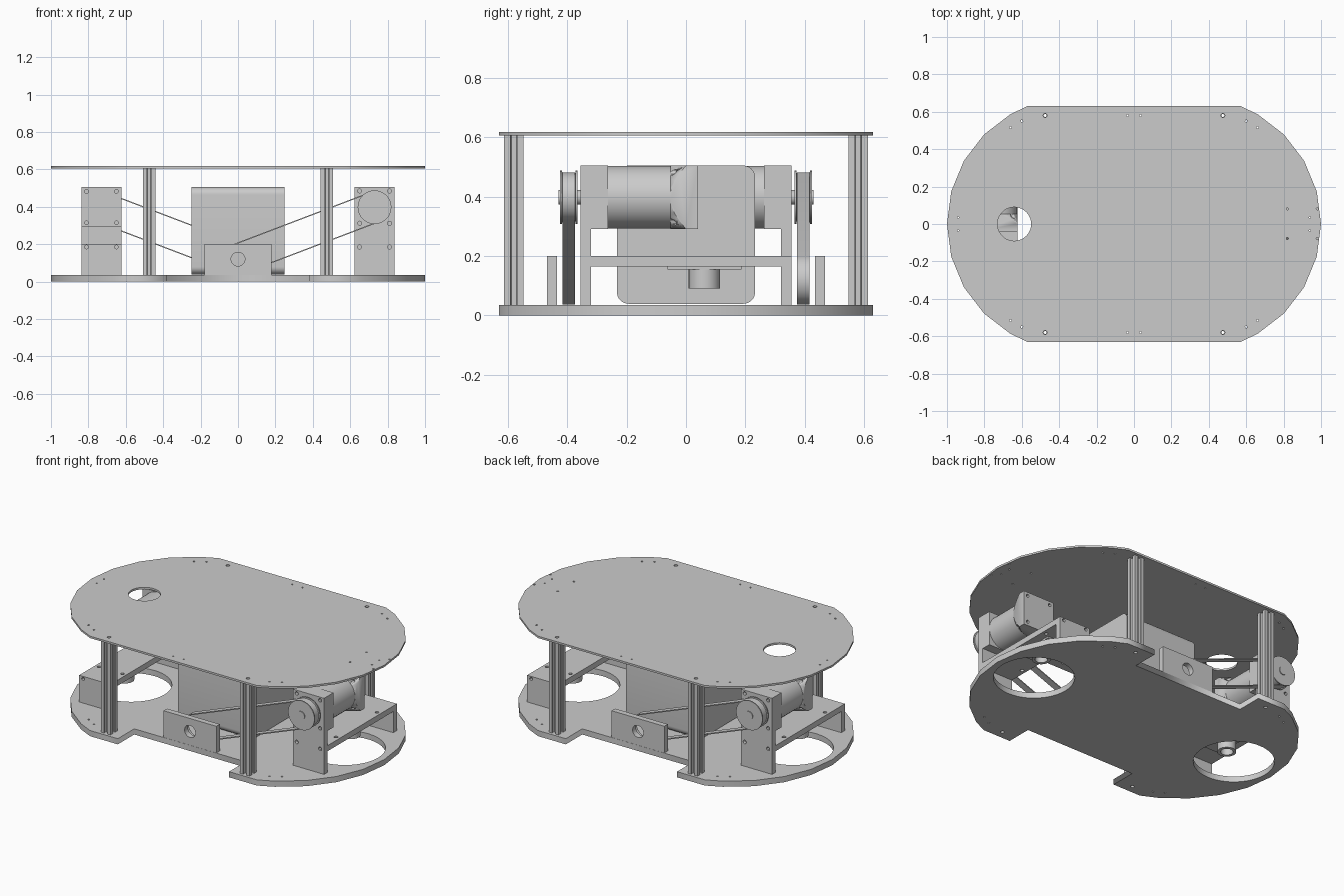
import bpy, bmesh, math
from mathutils import Matrix, Vector

cube = bpy.data.objects.get("Cube")
if cube:
    bpy.data.objects.remove(cube)

grey = bpy.data.materials.new("plain grey")
grey.use_nodes = True
colour = (0.6, 0.6, 0.6, 1)
grey.diffuse_color = colour
grey.node_tree.nodes["Principled BSDF"].inputs["Base Color"].default_value = colour
UPRIGHT = Matrix.Rotation(math.pi / 2, 4, "X")


def finish(name, mesh, smooth=True, turn=0):
    mesh.name = name
    mesh.transform(Matrix.Rotation(turn, 4, "Z"))
    mesh.materials.clear()
    mesh.materials.append(grey)
    obj = bpy.data.objects.new(name, mesh)
    bpy.context.collection.objects.link(obj)
    if smooth:
        bpy.ops.object.select_all(action="DESELECT")
        obj.select_set(True)
        bpy.context.view_layer.objects.active = obj
        bpy.ops.object.shade_smooth_by_angle(angle=math.radians(30))
    return obj


def circle(x, y, r, n=32):
    return [(x + r * math.cos(2 * math.pi * i / n), y + r * math.sin(2 * math.pi * i / n)) for i in range(n)]


def rect(x0, x1, y0, y1):
    return [(x0, y0), (x1, y0), (x1, y1), (x0, y1)]


def prism(name, outline, holes, lo, hi, upright=False, smooth=True, turn=0):
    """Extrude an outline with holes, along z or (upright) along y."""
    curve = bpy.data.curves.new(name, "CURVE")
    curve.dimensions = "2D"
    curve.fill_mode = "BOTH"
    curve.extrude = (hi - lo) / 2
    for loop in [outline] + holes:
        spline = curve.splines.new("POLY")
        spline.points.add(len(loop) - 1)
        for p, (x, y) in zip(spline.points, loop):
            p.co = (x, y, 0, 1)
        spline.use_cyclic_u = True
    temp = bpy.data.objects.new(name, curve)
    bpy.context.collection.objects.link(temp)
    bpy.context.view_layer.update()
    mesh = bpy.data.meshes.new_from_object(temp.evaluated_get(bpy.context.evaluated_depsgraph_get()))
    bpy.data.objects.remove(temp)
    bm = bmesh.new()
    bm.from_mesh(mesh)
    bmesh.ops.remove_doubles(bm, verts=bm.verts, dist=1e-5)
    bmesh.ops.recalc_face_normals(bm, faces=bm.faces)
    bm.to_mesh(mesh)
    bm.free()
    mid = (lo + hi) / 2
    mesh.transform(Matrix.Translation((0, mid, 0)) @ UPRIGHT if upright else Matrix.Translation((0, 0, mid)))
    return finish(name, mesh, smooth, turn)


def lathe(name, profile, x, z, turn=0):
    """Turn (radius, y) points about an axis along y."""
    bm = bmesh.new()
    verts = [bm.verts.new((x + r, y, z)) for r, y in profile]
    edges = [bm.edges.new(pair) for pair in zip(verts, verts[1:])]
    bmesh.ops.spin(bm, geom=verts + edges, cent=(x, 0, z), axis=(0, 1, 0), angle=2 * math.pi, steps=40)
    bmesh.ops.remove_doubles(bm, verts=bm.verts, dist=1e-5)
    bmesh.ops.recalc_face_normals(bm, faces=bm.faces)
    mesh = bpy.data.meshes.new(name)
    bm.to_mesh(mesh)
    bm.free()
    return finish(name, mesh, turn=turn)


# Deck outlines: straight sides with faceted round ends
FLAT_X, HALF_Y, ARC_X, ARC_R = 0.57, 0.63, 0.323, 0.677
steps = [-68.6, -60, -45, -30, -15, 0, 15, 30, 45, 60, 68.6]
arc = [(ARC_X + ARC_R * math.cos(math.radians(a)), ARC_R * math.sin(math.radians(a))) for a in steps]
left_end = [(-x, -y) for x, y in arc]
top_outline = arc + left_end
NOTCH_X, NOTCH_Y = 0.38, 0.47
notch = [(NOTCH_X, HALF_Y), (NOTCH_X, NOTCH_Y), (-NOTCH_X, NOTCH_Y), (-NOTCH_X, HALF_Y)]
base_outline = arc + notch + left_end + [(-x, -y) for x, y in notch]

# Screw holes shared by both decks
POST_X, POST_Y = 0.475, 0.58
shared = []
for sx in (-1, 1):
    shared.append(circle(sx * 0.94, 0.035, 0.005, 8))
    shared.append(circle(sx * 0.94, -0.035, 0.005, 8))
    for sy in (-1, 1):
        shared.append(circle(sx * POST_X, sy * POST_Y, 0.011, 12))
        for x, y in ((0.6, 0.55), (0.66, 0.515)):
            shared.append(circle(sx * x, sy * y, 0.006, 8))
extra = [circle(x, y, 0.006, 8) for x in (0.82, 0.98) for y in (-0.077, 0.081)]
extra += [circle(x, y, 0.005, 8) for x in (-0.035, 0.035) for y in (-POST_Y, POST_Y)]

MOTOR_X, MOTOR_Z = 0.73, 0.398
BASE_TOP, TOP_LOW, TOP_HIGH = 0.035, 0.606, 0.618
wheel_wells = [circle(s * MOTOR_X, 0, 0.228, 48) for s in (-1, 1)]
base_holes = [h for h in shared if abs(h[0][0]) < 0.9]
prism("base_deck", base_outline, wheel_wells + base_holes, 0, BASE_TOP, smooth=False)
prism("top_deck", top_outline, [circle(-0.64, 0, 0.09, 40)] + shared + extra, TOP_LOW, TOP_HIGH, smooth=False)

# Slotted corner posts
side = [(0.033, 0.033), (0.011, 0.033), (0.011, 0.026), (0.019, 0.026), (0.008, 0.014)]
side += [(-x, y) for x, y in reversed(side[1:])]
section = []
for _ in range(4):
    section += side
    side = [(-y, x) for x, y in side]
for sx, xn in ((-1, "right"), (1, "left")):
    for sy, yn in ((-1, "front"), (1, "back")):
        cx, cy = sx * POST_X, sy * POST_Y
        prism(f"{yn}_{xn}_post", [(cx + x, cy + y) for x, y in section],
              [circle(cx, cy, 0.008, 12)], BASE_TOP, TOP_LOW)

# Central battery with rounded long edges
bm = bmesh.new()
bmesh.ops.create_cube(bm, size=1, matrix=Matrix.Translation((0, 0, 0.272)) @ Matrix.Diagonal((0.495, 0.466, 0.466, 1)))
long_edges = [e for e in bm.edges if abs(e.verts[0].co.x - e.verts[1].co.x) > 0.1]
bmesh.ops.bevel(bm, geom=long_edges, offset=0.04, segments=8, profile=0.5, affect="EDGES")
mesh = bpy.data.meshes.new("battery")
bm.to_mesh(mesh)
bm.free()
finish("battery", mesh)

# One drive unit at each end, the second turned half way round
X0, X1 = MOTOR_X - 0.107, MOTOR_X + 0.107
LEG_IN, LEG_OUT = 0.32, 0.355
SHELF_LOW, SHELF_HIGH, AXLE_Z = 0.165, 0.2, 0.12
screw_x = (MOTOR_X - 0.08, MOTOR_X + 0.08)
for turn, tag in ((0, "left"), (math.pi, "right")):
    # Bracket: tall motor leg, short leg and shelf
    screws = [circle(x, z, 0.011, 12) for x in screw_x for z in (0.185, 0.312, 0.485)]
    shaft_hole = [circle(MOTOR_X, MOTOR_Z, 0.03)]
    prism(f"{tag}_motor_leg", rect(X0, X1, BASE_TOP, 0.505), screws + shaft_hole, -LEG_OUT, -LEG_IN, True, turn=turn)
    prism(f"{tag}_short_leg", rect(X0, X1, BASE_TOP, SHELF_HIGH),
          [circle(x, 0.185, 0.01, 12) for x in screw_x], LEG_IN, LEG_OUT, True, turn=turn)
    shelf_holes = [circle(x, y, 0.011, 12) for x in screw_x for y in (-0.2, 0.2)]
    prism(f"{tag}_shelf", rect(X0, X1, -LEG_IN, LEG_IN), shelf_holes, SHELF_LOW, SHELF_HIGH, turn=turn)

    # Gearbox, motor can and squared rear cap with a conical chamfer
    prism(f"{tag}_gearbox", rect(X0, X1, 0.291, 0.505), [], -LEG_IN, -0.263, True, turn=turn)
    lathe(f"{tag}_motor_can", [(0, -0.263), (0.106, -0.263), (0.106, -0.02), (0, -0.02)], MOTOR_X, MOTOR_Z, turn)
    cap = prism(f"{tag}_motor_cap", rect(X0, X1, 0.291, 0.505),
                [circle(x, z, 0.01, 12) for x in screw_x for z in (0.315, 0.482)], -0.053, 0.04, True, turn=turn)
    cone = lathe(f"{tag}_cap_cutter", [(0, -0.06), (0.102, -0.06), (0.16, 0.01), (0.16, 0.06), (0, 0.06)],
                 MOTOR_X, MOTOR_Z, turn)
    trim = cap.modifiers.new("chamfer", "BOOLEAN")
    trim.operation, trim.object = "INTERSECT", cone
    cone.hide_render = True
    cone.hide_set(True)

    # Flanged pulley on its shaft
    lathe(f"{tag}_pulley", [(0, -0.425), (0.09, -0.425), (0.09, -0.418), (0.078, -0.416), (0.078, -0.374),
                            (0.09, -0.372), (0.09, -0.365), (0, -0.365)], MOTOR_X, MOTOR_Z, turn)
    lathe(f"{tag}_shaft", [(0, -0.43), (0.025, -0.43), (0.025, -0.32), (0, -0.32)], MOTOR_X, MOTOR_Z, turn)

    # Drive belt looping from the pulley down to the axle
    slope = math.atan2(MOTOR_Z - AXLE_Z, MOTOR_X)

    def loop(r):
        pts = []
        for cx, cz, start in ((MOTOR_X, MOTOR_Z, -0.5), (0, AXLE_Z, 0.5)):
            for i in range(17):
                a = slope + math.pi * (start + i / 16)
                pts.append((cx + r * math.cos(a), cz + r * math.sin(a)))
        return pts
    prism(f"{tag}_belt", loop(0.084), [loop(0.078)], -0.416, -0.374, True, turn=turn)

    # Axle bearing plate in the deck notch
    prism(f"{tag}_bearing_plate", rect(-0.18, 0.18, BASE_TOP, SHELF_HIGH),
          [circle(0, AXLE_Z, 0.037)], -0.469, -0.435, True, turn=turn)

    # Caster socket hanging under the shelf
    flange = rect(MOTOR_X - 0.055, MOTOR_X + 0.055, -0.062, 0.187)
    prism(f"{tag}_caster_flange", flange, [], 0.155, SHELF_LOW, turn=turn)
    prism(f"{tag}_caster_socket", circle(MOTOR_X, 0.062, 0.053), [circle(MOTOR_X, 0.062, 0.035)], 0.09, 0.155, turn=turn)
